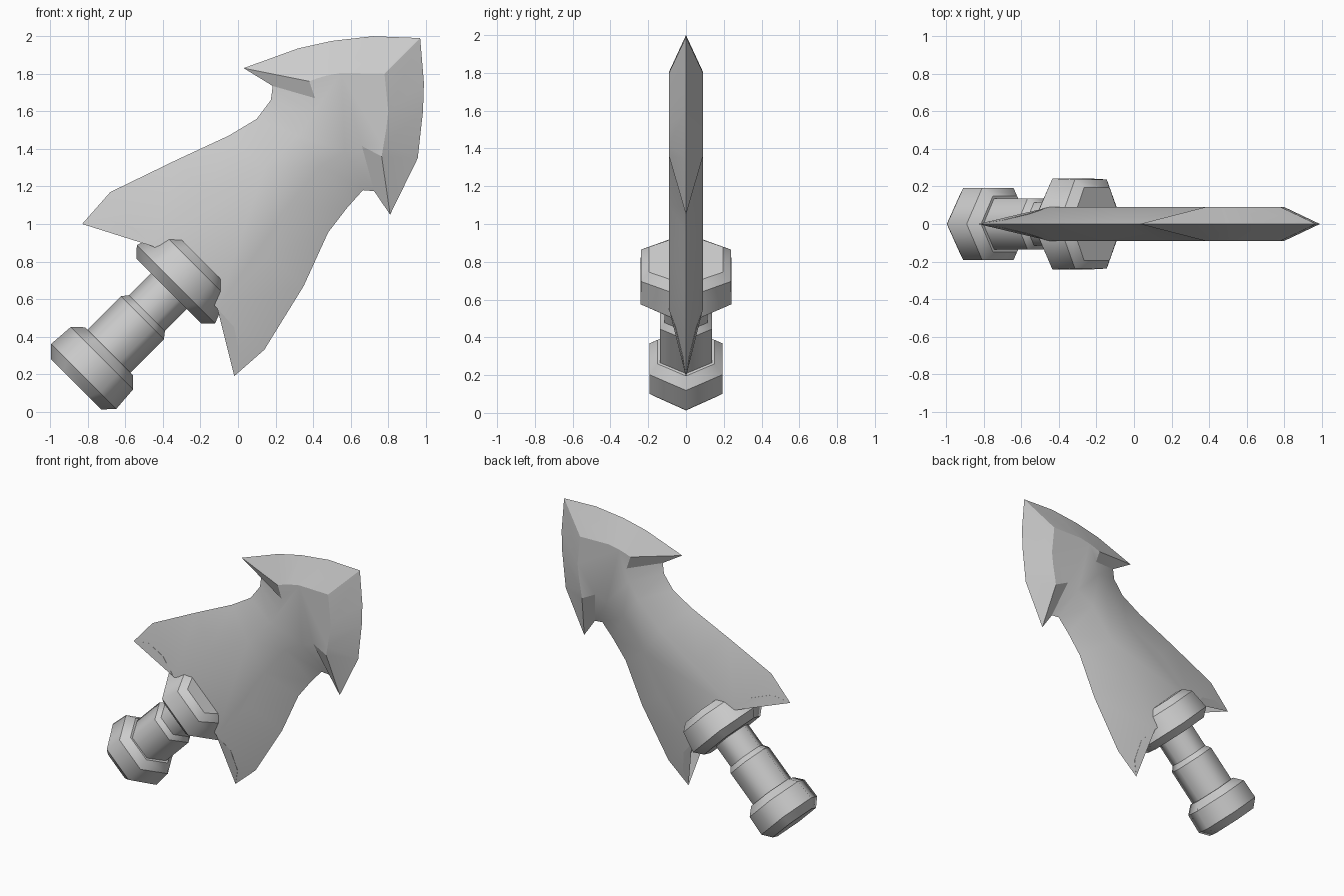
import bpy
import bmesh
from math import radians, sqrt
from mathutils import Vector

cube = bpy.data.objects.get("Cube")
if cube:
    bpy.data.objects.remove(cube, do_unlink=True)

GREY = 0.6
metal = bpy.data.materials.new("plain_grey")
metal.use_nodes = True
metal.diffuse_color = (GREY, GREY, GREY, 1)
metal.node_tree.nodes["Principled BSDF"].inputs["Base Color"].default_value = (GREY, GREY, GREY, 1)

HALF = 0.09  # half thickness of the blade


def make_object(name, bm):
    bmesh.ops.recalc_face_normals(bm, faces=bm.faces)
    mesh = bpy.data.meshes.new(name)
    bm.to_mesh(mesh)
    bm.free()
    mesh.materials.append(metal)
    mesh.shade_smooth()
    obj = bpy.data.objects.new(name, mesh)
    bpy.context.collection.objects.link(obj)
    return obj


# Handle parts: six-sided rings stacked along the diagonal axis
AXIS = Vector((1, 0, 1)) / sqrt(2)
ACROSS = Vector((-1, 0, 1)) / sqrt(2)
CENTRE = Vector((0, 0, 1.01))
HEXAGON = [(1, 0), (0.5, 1), (-0.5, 1), (-1, 0), (-0.5, -1), (0.5, -1)]


def hex_part(name, rings):
    """Each ring is (place on axis, half width across, half depth)."""
    bm = bmesh.new()
    loops = []
    for along, wide, deep in rings:
        base = CENTRE + AXIS * along
        loops.append([bm.verts.new(base + ACROSS * (u * wide) + Vector((0, v * deep, 0)))
                      for u, v in HEXAGON])
    for low, high in zip(loops, loops[1:]):
        for i in range(6):
            j = (i + 1) % 6
            bm.faces.new((low[i], low[j], high[j], high[i]))
    bm.faces.new(loops[0])
    bm.faces.new(loops[-1])
    # Ring edges are crisp, the lengthwise edges stay soft
    for loop in loops:
        for i in range(6):
            bm.edges.get((loop[i], loop[(i + 1) % 6])).smooth = False
    make_object(name, bm)


hex_part("pommel", [(-1.22, 0.19, 0.15), (-1.163, 0.245, 0.193),
                    (-1.025, 0.235, 0.193), (-0.972, 0.18, 0.15)])
hex_part("grip", [(-1.0, 0.162, 0.137), (-0.72, 0.162, 0.137),
                  (-0.685, 0.135, 0.115), (-0.5, 0.135, 0.115)])
hex_part("guard", [(-0.52, 0.245, 0.195), (-0.467, 0.295, 0.242),
                   (-0.325, 0.24, 0.237), (-0.28, 0.19, 0.195)])

# Blade: pairs of cutting edge point and matching ridge point (x, z, x, z)
TIP = (0.97, 1.99, 0.78, 1.80)
UPPER = [(0.72, 2.0, 0.55, 1.805), (0.5, 1.975, 0.47, 1.79), (0.32, 1.935, 0.42, 1.775),
         (0.03, 1.83, 0.38, 1.76), (0.185, 1.735, 0.41, 1.67), (0.175, 1.66, 0.39, 1.58),
         (0.1, 1.56, 0.32, 1.47), (-0.05, 1.47, 0.14, 1.295), (-0.33, 1.34, -0.16, 1.16),
         (-0.68, 1.17, -0.45, 0.88)]
LOWER = [(0.99, 1.75, 0.80, 1.6), (0.985, 1.6, 0.79, 1.51), (0.957, 1.35, 0.775, 1.42),
         (0.81, 1.05, 0.765, 1.36), (0.725, 1.175, 0.66, 1.415), (0.665, 1.18, 0.57, 1.385),
         (0.58, 1.085, 0.44, 1.31), (0.48, 0.955, 0.27, 1.10), (0.35, 0.67, 0.15, 0.83),
         (0.14, 0.33, -0.11, 0.55)]
# Swept-back tails: point of the tail, then base points (x, z, half thickness)
UPPER_TAIL = [(-0.83, 1.0, 0), (-0.7, 1.03, 0.02), (-0.56, 0.985, 0.055)]
LOWER_TAIL = [(-0.02, 0.19, 0), (0.01, 0.30, 0.02), (-0.02, 0.45, 0.055)]

bm = bmesh.new()
for side in (-1, 1):
    def edge_point(row):
        return bm.verts.new((row[0], 0, row[1]))

    def ridge_point(row):
        return bm.verts.new((row[2], side * HALF, row[3]))

    tip = (edge_point(TIP), ridge_point(TIP))
    flat = []
    base = []
    for rows, tail in ((UPPER, UPPER_TAIL), (LOWER, LOWER_TAIL)):
        pairs = [tip] + [(edge_point(r), ridge_point(r)) for r in rows]
        for (e0, r0), (e1, r1) in zip(pairs, pairs[1:]):
            bm.faces.new((e0, e1, r1, r0))
        # Tail bevel and the narrow wall under it
        last_edge, last_ridge = pairs[-1]
        points = [bm.verts.new((x, side * y, z)) for x, z, y in tail]
        fan = [last_edge] + points
        for a, b in zip(fan, fan[1:]):
            bm.faces.new((last_ridge, a, b))
        rim = points + [last_ridge]
        middle = [points[0]] + [bm.verts.new((v.co.x, 0, v.co.z)) for v in rim[1:]]
        for i in range(3):
            wall = [rim[i], rim[i + 1], middle[i + 1], middle[i]]
            bm.faces.new(list(dict.fromkeys(wall)))
        flat.append([r for _, r in pairs])
        base.append((last_ridge, middle[-1]))
    bm.faces.new(flat[0] + flat[1][:0:-1])
    bm.faces.new((base[0][0], base[0][1], base[1][1], base[1][0]))
bmesh.ops.remove_doubles(bm, verts=bm.verts, dist=0.0005)
blade = make_object("blade", bm)
blade.data.set_sharp_from_angle(angle=radians(22))
